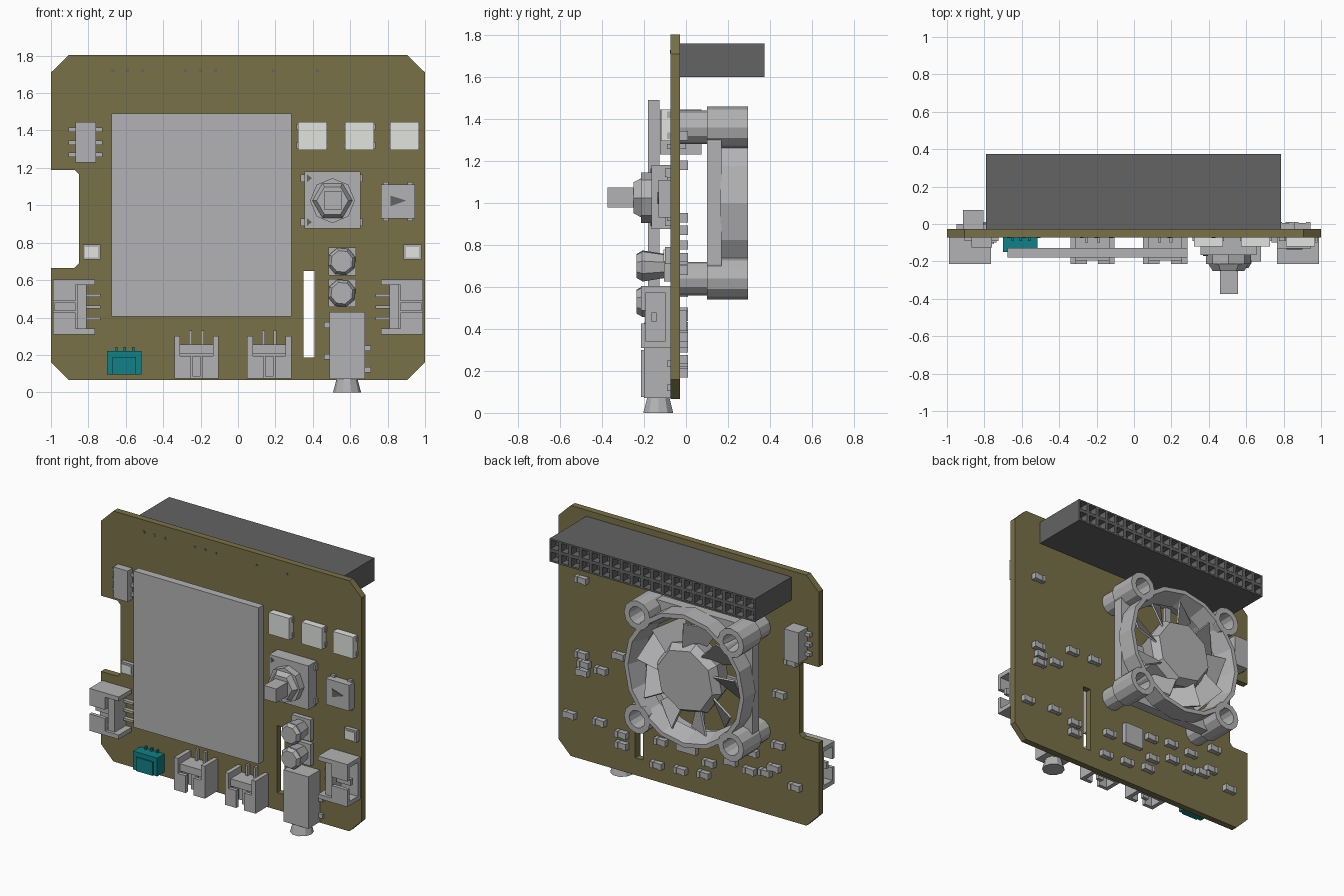
import bpy, bmesh
from math import sin, cos, pi

cube = bpy.data.objects.get("Cube")
if cube:
    bpy.data.objects.remove(cube)


def material(name, rgb):
    m = bpy.data.materials.new(name)
    m.use_nodes = True
    m.diffuse_color = (*rgb, 1)
    m.node_tree.nodes["Principled BSDF"].inputs["Base Color"].default_value = (*rgb, 1)
    return m


OLIVE = material("olive board", (0.19, 0.165, 0.065))
GREY = material("component grey", (0.45, 0.45, 0.46))
WHITE = material("lamp white", (0.75, 0.77, 0.74))
TEAL = material("teal plastic", (0.005, 0.22, 0.24))
DARK = material("header dark grey", (0.125, 0.125, 0.125))
FRONT, BACK = -0.073, -0.028      # the two faces of the board


def finish(name, bm, mat):
    bmesh.ops.recalc_face_normals(bm, faces=bm.faces)
    mesh = bpy.data.meshes.new(name)
    bm.to_mesh(mesh)
    bm.free()
    mesh.materials.append(mat)
    ob = bpy.data.objects.new(name, mesh)
    bpy.context.collection.objects.link(ob)
    return ob


def loft(name, a, b, y0, y1, mat):
    """Solid between two equal-length (x, z) outlines."""
    bm = bmesh.new()
    la = [bm.verts.new((x, y0, z)) for x, z in a]
    lb = [bm.verts.new((x, y1, z)) for x, z in b]
    bm.faces.new(la)
    bm.faces.new(lb)
    for i in range(len(a)):
        bm.faces.new((la[i - 1], la[i], lb[i], lb[i - 1]))
    return finish(name, bm, mat)


def box(name, x0, x1, y0, y1, z0, z1, mat=GREY):
    o = [(x0, z0), (x1, z0), (x1, z1), (x0, z1)]
    return loft(name, o, o, y0, y1, mat)


def circle(cx, cz, r, n, turn=0.0):
    return [(cx + r * cos(turn + 2 * pi * i / n), cz + r * sin(turn + 2 * pi * i / n)) for i in range(n)]


def drum(name, cx, cz, r0, r1, y0, y1, n=16, mat=GREY, turn=0.0):
    return loft(name, circle(cx, cz, r0, n, turn), circle(cx, cz, r1, n, turn), y0, y1, mat)


def ring(name, outer, in0, in1, y0, y1, mat=GREY):
    """Outline with a hole through it; all outlines have equal length."""
    bm = bmesh.new()
    loops = [[bm.verts.new((x, y, z)) for x, z in o]
             for o, y in ((outer, y0), (outer, y1), (in1, y1), (in0, y0))]
    for k in range(4):
        p, q = loops[k - 1], loops[k]
        for i in range(len(p)):
            bm.faces.new((p[i - 1], p[i], q[i], q[i - 1]))
    return finish(name, bm, mat)


# Circuit board with chamfered corners, edge notch and slot
outline = [(-0.905, 0.065), (0.905, 0.065), (1, 0.16), (1, 1.71), (0.905, 1.803), (-0.905, 1.803),
           (-1, 1.71), (-1, 1.19), (-0.875, 1.19), (-0.85, 1.165), (-0.85, 0.69), (-0.875, 0.665),
           (-1, 0.665), (-1, 0.16)]
slot = [(0.35, 0.185), (0.41, 0.185), (0.41, 0.65), (0.35, 0.65)]
bm = bmesh.new()
edges = []
for loop in (outline, slot):
    vs = [bm.verts.new((x, FRONT, z)) for x, z in loop]
    edges += [bm.edges.new((vs[i - 1], vs[i])) for i in range(len(vs))]
bmesh.ops.triangle_fill(bm, edges=edges, use_beauty=True)
ext = bmesh.ops.extrude_face_region(bm, geom=bm.faces[:], use_keep_orig=True)
bmesh.ops.translate(bm, vec=(0, BACK - FRONT, 0),
                    verts=[v for v in ext["geom"] if isinstance(v, bmesh.types.BMVert)])
finish("circuit_board", bm, OLIVE)
for x in (-0.67, -0.59, -0.51, -0.28, -0.2, -0.12, 0.19, 0.425):
    drum("via_mark", x, 1.72, 0.01, 0.01, FRONT - 0.003, FRONT, 6, DARK)

# Display panel
box("display_panel", -0.675, 0.285, -0.18, -0.127, 0.405, 1.49)

# Two-row socket header
bm = bmesh.new()
xs = [-0.79 + 1.575 * i / 20 for i in range(21)]
rows = [[bm.verts.new((x, 0.374, z)) for x in xs] for z in (1.6, 1.68, 1.76)]
tops = [bm.faces.new((rows[j][i], rows[j][i + 1], rows[j + 1][i + 1], rows[j + 1][i]))
        for j in range(2) for i in range(20)]
ext = bmesh.ops.extrude_face_region(bm, geom=tops, use_keep_orig=True)
bmesh.ops.translate(bm, vec=(0, BACK - 0.374, 0),
                    verts=[v for v in ext["geom"] if isinstance(v, bmesh.types.BMVert)])
bmesh.ops.recalc_face_normals(bm, faces=bm.faces)
bmesh.ops.inset_individual(bm, faces=tops, thickness=0.016)
bmesh.ops.inset_individual(bm, faces=tops, thickness=0.006, depth=-0.05)
finish("socket_header", bm, DARK)

# Fan: flange, ring, corner lugs on standoffs, hub, struts and blades
FX, FZ, N = -0.19, 1.0, 32
flange = []
for i in range(N):
    c, s = cos(2 * pi * i / N), sin(2 * pi * i / N)
    r = min(0.44 / max(abs(c), abs(s)), 0.57)
    flange.append((FX + r * c, FZ + r * s))
hole = circle(FX, FZ, 0.4, N)
ring("fan_flange", flange, hole, hole, 0.1, 0.17)
ring("fan_ring", circle(FX, FZ, 0.46, 16), circle(FX, FZ, 0.39, 16), circle(FX, FZ, 0.43, 16), 0.165, 0.295)
for sx in (-1, 1):
    for sz in (-1, 1):
        x, z = FX + sx * 0.36, FZ + sz * 0.36
        ring("fan_lug", circle(x, z, 0.1, 12), circle(x, z, 0.05, 12), circle(x, z, 0.06, 12), 0.1, 0.295)
        drum("fan_standoff", x, z, 0.08, 0.08, BACK, 0.12, 12)
drum("fan_motor", FX, FZ, 0.22, 0.25, 0.1, 0.23, 8, turn=0.2)
drum("fan_hub", FX, FZ, 0.25, 0.215, 0.23, 0.285, 8, turn=0.2)
box("fan_strut_across", FX - 0.41, FX + 0.41, 0.1, 0.125, FZ - 0.025, FZ + 0.025)
box("fan_strut_up", FX - 0.025, FX + 0.025, 0.1, 0.125, FZ - 0.41, FZ + 0.41)
for k in range(9):
    a = 2 * pi * k / 9
    bm = bmesh.new()
    corners = ((0.22, a, 0.255), (0.385, a + 0.1, 0.265), (0.385, a + 0.62, 0.14), (0.22, a + 0.5, 0.14))
    bm.faces.new([bm.verts.new((FX + r * cos(t), y, FZ + r * sin(t))) for r, t, y in corners])
    finish("fan_blade", bm, GREY).modifiers.new("thickness", "SOLIDIFY").thickness = 0.012

# Square lamps
for x in (0.398, 0.65, 0.89):
    box("lamp", x - 0.078, x + 0.078, -0.12, FRONT, 1.295, 1.445, WHITE)
    for s in (-1, 1):
        for z in (1.32, 1.42):
            box("lamp_pad", x + s * 0.078 - 0.006, x + s * 0.078 + 0.006, -0.09, FRONT, z - 0.015, z + 0.015)

# Rotary knob
box("knob_base", 0.355, 0.655, -0.165, FRONT, 0.875, 1.18)
drum("knob_collar", 0.505, 1.025, 0.12, 0.12, -0.215, -0.16, 8)
drum("knob_neck", 0.505, 1.025, 0.085, 0.11, -0.25, -0.21, 6)
box("knob_shaft", 0.46, 0.555, -0.374, -0.24, 0.978, 1.073)
for z in (0.91, 1.145):
    loft("knob_mark", *[[(0.37, z - 0.02), (0.395, z), (0.37, z + 0.02)]] * 2, -0.17, -0.16, DARK)
    for x in (0.35, 0.65):
        box("knob_tab", x - 0.015, x + 0.015, -0.1, FRONT, z - 0.02, z + 0.02)

# Push button with arrow
box("button_body", 0.765, 0.945, -0.13, FRONT, 0.93, 1.11)
loft("button_arrow", *[[(0.815, 0.995), (0.9, 1.025), (0.815, 1.052)]] * 2, -0.136, -0.13, DARK)
for x in (0.79, 0.92):
    box("button_tab", x - 0.015, x + 0.015, -0.09, FRONT, 0.915, 1.125)

# Small sensors
for x in (-0.783, 0.933):
    box("sensor", x - 0.047, x + 0.047, -0.1, FRONT, 0.71, 0.79)
    box("sensor_window", x - 0.035, x + 0.035, -0.107, -0.1, 0.722, 0.778, WHITE)

# Edge switches, one on each side of the board
for y0, y1, cx in ((-0.125, FRONT, -0.815), (BACK, 0.075, -0.86)):
    box("switch_body", cx - 0.055, cx + 0.055, y0, y1, 1.23, 1.445)
    for z in (1.27, 1.335, 1.405):
        box("switch_pin", cx - 0.09, cx + 0.09, max(y0, -0.09), min(y1, 0), z - 0.012, z + 0.012)


# Cable sockets, open towards the board edge: u runs along the edge, v inwards
def cable_socket(place, half, pins):
    def part(name, u0, u1, v0, v1, y0, y1):
        (x0, z0), (x1, z1) = place(u0, v0), place(u1, v1)
        box(name, min(x0, x1), max(x0, x1), y0, y1, min(z0, z1), max(z0, z1))
    part("socket_floor", -half, half, 0.01, 0.19, -0.1, FRONT)
    part("socket_back", -half, half, 0.14, 0.19, -0.195, -0.1)
    for s in (-1, 1):
        part("socket_wall", s * half, s * (half - 0.03), 0.01, 0.235, -0.215, FRONT)
        part("socket_lid", s * half, s * 0.03, 0.01, 0.13, -0.215, -0.19)
    part("socket_tongue", -0.022, 0.022, 0.02, 0.13, -0.165, -0.14)
    for i in range(pins):
        u = (i - (pins - 1) / 2) * 0.062
        part("socket_pin", u - 0.008, u + 0.008, 0.19, 0.265, -0.1, FRONT)


cable_socket(lambda u, v: (-1 + v, 0.457 + u), 0.147, 3)
cable_socket(lambda u, v: (1 - v, 0.457 + u), 0.147, 3)
cable_socket(lambda u, v: (-0.222 + u, 0.065 + v), 0.118, 2)
cable_socket(lambda u, v: (0.167 + u, 0.065 + v), 0.118, 2)

# Teal connector
box("teal_connector", -0.7, -0.515, -0.15, FRONT, 0.095, 0.222, TEAL)
box("teal_latch", -0.67, -0.545, -0.16, -0.15, 0.095, 0.19, TEAL)
for x in (-0.65, -0.605, -0.56):
    box("teal_pin", x - 0.006, x + 0.006, -0.09, FRONT, 0.22, 0.242, TEAL)

# Round capacitors
for z in (0.7, 0.53):
    box("capacitor_base", 0.485, 0.63, -0.105, FRONT, z - 0.075, z + 0.075)
    drum("capacitor_can", 0.555, z, 0.078, 0.06, -0.21, -0.1, 8, turn=0.3)
    drum("capacitor_top", 0.555, z, 0.06, 0.078, -0.235, -0.205, 8, turn=0.3)

# Audio jack with nozzle
box("jack_body", 0.49, 0.68, -0.2, FRONT, 0.07, 0.43)
for x, z in ((0.48, 0.36), (0.69, 0.235), (0.69, 0.12), (0.48, 0.19)):
    box("jack_tab", x - 0.02, x + 0.02, -0.09, FRONT, z - 0.015, z + 0.015)
nozzle = drum("jack_nozzle", 0, 0, 0.075, 0.055, 0, 0.075, 10)
nozzle.location, nozzle.rotation_euler = (0.583, -0.132, 0), (pi / 2, 0, 0)

# Chips and small parts on the back
box("main_chip", -0.075, 0.075, BACK, 0.005, 0.34, 0.49)
for x, z in ((0.81, 1.32), (0.81, 0.8), (0.79, 0.74), (0.8, 0.68), (0.66, 0.73), (0.52, 0.87), (0.33, 0.87),
             (0.9, 0.36), (0.67, 0.37), (0.5, 0.33), (0.5, 0.255), (0.23, 0.19), (0.05, 0.2), (0.2, 0.36),
             (-0.13, 0.22), (-0.17, 0.31), (-0.16, 0.46), (-0.33, 0.48), (-0.34, 0.365), (-0.48, 0.34),
             (-0.5, 0.47), (-0.6, 0.36), (-0.67, 0.41), (-0.83, 0.32), (-0.7, 0.575), (-0.71, 0.93), (-0.8, 1.18)):
    box("small_part", x - 0.03, x + 0.03, BACK, 0.005, z - 0.02, z + 0.02)
    for s in (-1, 1):
        box("small_part_end", x + s * 0.032 - 0.012, x + s * 0.032 + 0.012, BACK, 0.01, z - 0.022, z + 0.022)
